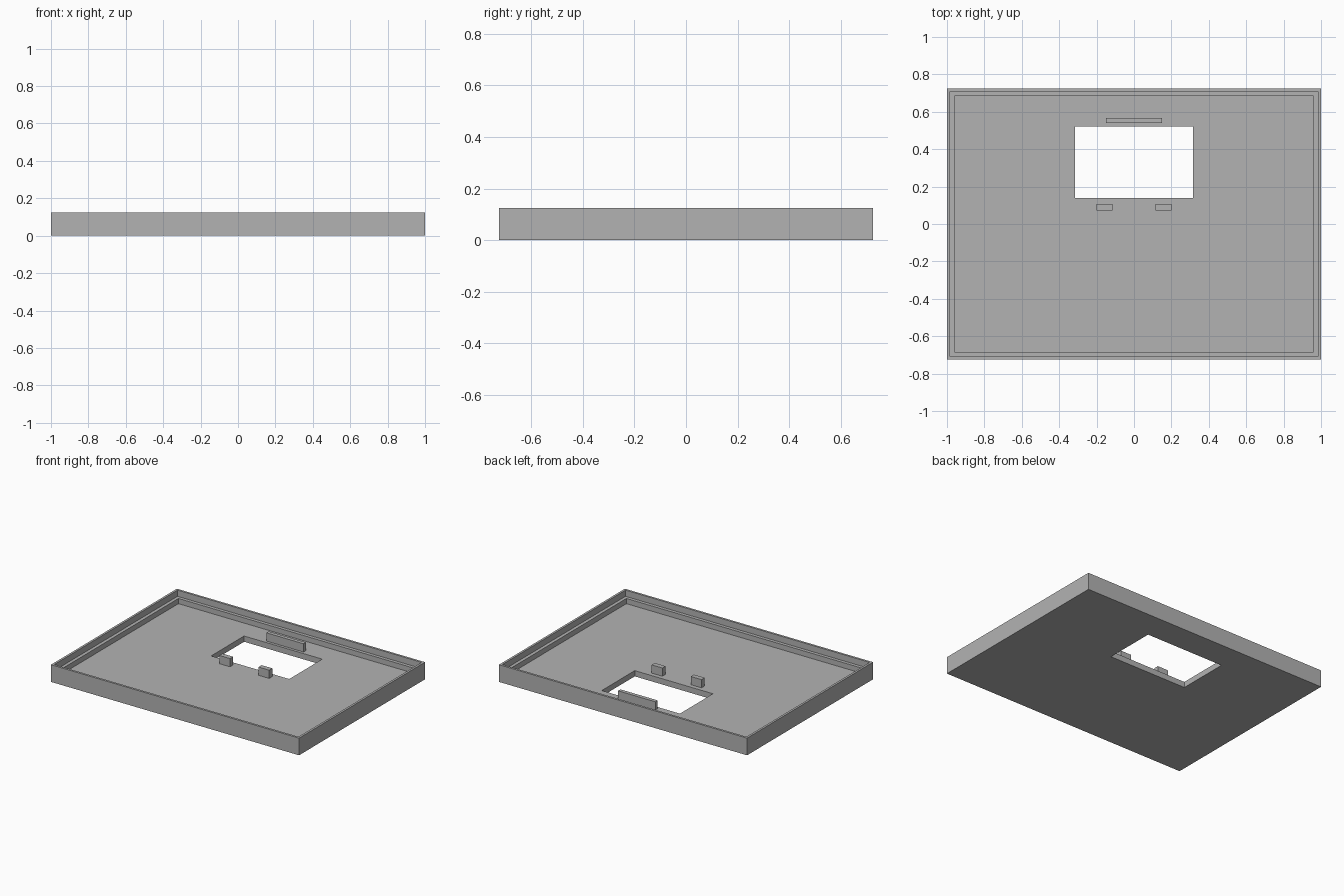
import bpy
import bmesh
from mathutils import Matrix, Vector

cube = bpy.data.objects.get("Cube")
if cube:
    bpy.data.objects.remove(cube, do_unlink=True)

HALF_X, HALF_Y = 1.0, 0.725
TOP, LEDGE, FLOOR = 0.125, 0.08, 0.042
TAB_TOP = 0.102

grey = bpy.data.materials.new("plain_grey")
grey.use_nodes = True
grey.diffuse_color = (0.45, 0.45, 0.45, 1)
grey.node_tree.nodes["Principled BSDF"].inputs["Base Color"].default_value = grey.diffuse_color


def finish(name, bm):
    bmesh.ops.recalc_face_normals(bm, faces=bm.faces)
    mesh = bpy.data.meshes.new(name)
    bm.to_mesh(mesh)
    bm.free()
    mesh.materials.append(grey)
    bpy.context.collection.objects.link(bpy.data.objects.new(name, mesh))


def box(name, x0, x1, y0, y1, z0, z1):
    bm = bmesh.new()
    size = Vector((x1 - x0, y1 - y0, z1 - z0))
    centre = Vector((x0 + x1, y0 + y1, z0 + z1)) / 2
    bmesh.ops.create_cube(bm, size=1, matrix=Matrix.Translation(centre) @ Matrix.Diagonal(size.to_4d()))
    finish(name, bm)


def rim(inset, z):
    return (-HALF_X + inset, HALF_X - inset, -HALF_Y + inset, HALF_Y - inset, z)


def window(z):
    return (-0.315, 0.315, 0.14, 0.52, z)


# Tray: rectangular rings joined from the window, under the base, over the stepped rim and back
rings = [window(0), rim(0, 0), rim(0, TOP), rim(0.016, TOP),
         rim(0.016, LEDGE), rim(0.04, LEDGE), rim(0.04, FLOOR), window(FLOOR)]
bm = bmesh.new()
loops = [[bm.verts.new(p) for p in ((x0, y0, z), (x1, y0, z), (x1, y1, z), (x0, y1, z))]
         for x0, x1, y0, y1, z in rings]
for i, loop in enumerate(loops):
    following = loops[(i + 1) % len(loops)]
    for j in range(4):
        k = (j + 1) % 4
        bm.faces.new((loop[j], loop[k], following[k], following[j]))
finish("tray", bm)

# Upright tabs around the window
box("back_tab", -0.15, 0.15, 0.54, 0.567, FLOOR, TAB_TOP)
for name, x in (("right_front_tab", -0.158), ("left_front_tab", 0.158)):
    box(name, x - 0.043, x + 0.043, 0.072, 0.108, FLOOR, TAB_TOP)
